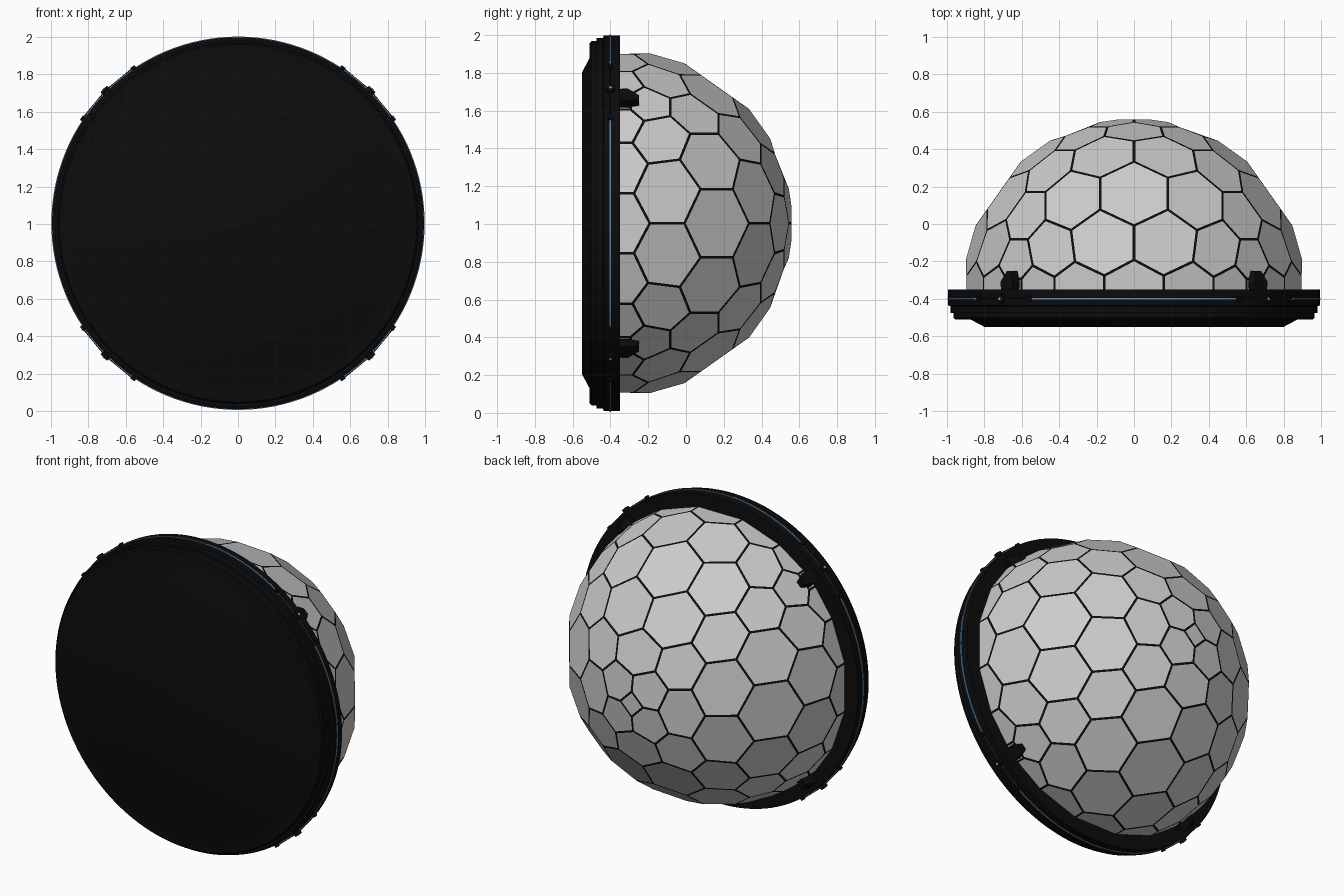
import bpy, bmesh, math
from mathutils import Vector, Matrix

if "Cube" in bpy.data.objects:
    bpy.data.objects.remove(bpy.data.objects["Cube"], do_unlink=True)

CENTRE = Vector((0, -0.35, 1.004))
RADIUS = 0.913


def material(name, rgb):
    m = bpy.data.materials.new(name)
    m.use_nodes = True
    colour = (*rgb, 1)
    m.diffuse_color = colour
    m.node_tree.nodes["Principled BSDF"].inputs["Base Color"].default_value = colour
    return m


BLACK = material("matte black", (0.0035, 0.0035, 0.0035))
GREY = material("panel grey", (0.6, 0.6, 0.6))
BLUE = material("trim blue", (0.1, 0.28, 0.5))


def finish(bm, name, mats, smooth=False):
    bmesh.ops.recalc_face_normals(bm, faces=bm.faces)
    mesh = bpy.data.meshes.new(name)
    bm.to_mesh(mesh)
    bm.free()
    for m in mats:
        mesh.materials.append(m)
    obj = bpy.data.objects.new(name, mesh)
    bpy.context.collection.objects.link(obj)
    if smooth:
        bpy.ops.object.select_all(action="DESELECT")
        obj.select_set(True)
        bpy.context.view_layer.objects.active = obj
        bpy.ops.object.shade_smooth_by_angle(angle=math.radians(30))
    return obj


def lathe(name, profile, mat, steps=128):
    """Spin (radius, y) points about the front-back axis."""
    bm = bmesh.new()
    vs = [bm.verts.new((r, y, CENTRE.z)) for r, y in profile]
    edges = [bm.edges.new(pair) for pair in zip(vs, vs[1:])]
    bmesh.ops.spin(bm, geom=vs + edges, cent=(0, 0, CENTRE.z), axis=(0, 1, 0),
                   angle=math.tau, steps=steps)
    bmesh.ops.remove_doubles(bm, verts=bm.verts, dist=1e-4)
    return finish(bm, name, [mat], True)


def dome_cells(n):
    """Group the triangle centres of a subdivided octahedron by corner."""
    h = math.sqrt(0.5)
    axes = (Vector((h, 0, h)), Vector((-h, 0, h)), Vector((0, 1, 0)))
    to_dir = lambda p: sum((a * c for a, c in zip(axes, p)), Vector()).normalized()
    cells = {}
    for sx in (1, -1):
        for sz in (1, -1):
            for sy in (1, -1):
                for i in range(n):
                    for j in range(n - i):
                        tris = [((i, j), (i + 1, j), (i, j + 1))]
                        if i + j < n - 1:
                            tris.append(((i + 1, j), (i + 1, j + 1), (i, j + 1)))
                        for tri in tris:
                            pts = [(sx * a, sz * b, sy * (n - a - b)) for a, b in tri]
                            mid = to_dir([sum(c) / 3 for c in zip(*pts)])
                            for p in pts:
                                cells.setdefault(p, []).append(mid)
    return [(to_dir(p), mids) for p, mids in cells.items()]


# Faceted dome: each cell is an inset grey panel with a black border
bm = bmesh.new()
for normal, corners in dome_cells(6):
    if normal.y < -0.3:
        continue
    u = normal.orthogonal().normalized()
    v = normal.cross(u)
    corners.sort(key=lambda c: math.atan2(c.dot(v), c.dot(u)))
    bm.faces.new([bm.verts.new(CENTRE + c * RADIUS) for c in corners])
bmesh.ops.remove_doubles(bm, verts=bm.verts, dist=1e-4)
panels = list(bm.faces)
borders = bmesh.ops.inset_individual(bm, faces=panels, thickness=0.008)["faces"]
for f in panels:
    f.material_index = 1
for f in borders:
    f.material_index = 0
bmesh.ops.bisect_plane(bm, geom=bm.verts[:] + bm.edges[:] + bm.faces[:],
                       plane_co=(0, -0.37, 0), plane_no=(0, 1, 0), clear_inner=True)
finish(bm, "panelled_dome", [BLACK, GREY])

# Stepped base with a chamfered front plate
lathe("base_ring", [(0, -0.55), (0.8, -0.55), (0.875, -0.51), (0.955, -0.51),
                    (0.965, -0.5), (0.965, -0.475), (0.98, -0.475), (0.98, -0.44),
                    (0.994, -0.435), (0.994, -0.35), (0.88, -0.35), (0, -0.36)], BLACK)

# Thin trim line around the rim
lathe("rim_trim", [(0.99, -0.404), (0.998, -0.404), (0.998, -0.396), (0.99, -0.396)], BLUE)


def radial(angle, r, y):
    """Frame on the rim whose local z points outward and local y points back."""
    out = Vector((math.cos(angle), 0, math.sin(angle)))
    back = Vector((0, 1, 0))
    side = back.cross(out)
    rot = Matrix((side, back, out)).transposed().to_4x4()
    return Matrix.Translation(Vector((0, y, CENTRE.z)) + out * r) @ rot


def bolt(name, angle, r, size, depth, mat, sides=12):
    bm = bmesh.new()
    bmesh.ops.create_cone(bm, cap_ends=True, segments=sides, radius1=size, radius2=size,
                          depth=depth, matrix=radial(angle, r, -0.4))
    return finish(bm, name, [mat])


def clamp(name, angle):
    """Tapered tongue reaching from the rim onto the dome."""
    outline = [(-0.04, -0.36), (0.04, -0.36), (0.045, -0.31), (0.02, -0.25),
               (-0.02, -0.25), (-0.045, -0.31)]
    bm = bmesh.new()
    face = bm.faces.new([bm.verts.new((x, y, -0.035)) for x, y in outline])
    top = bmesh.ops.extrude_face_region(bm, geom=[face])["geom"]
    for v in top:
        if isinstance(v, bmesh.types.BMVert):
            v.co.z = 0.035 if v.co.y < -0.3 else 0.01
    bm.transform(radial(angle, 0.93, 0))
    return finish(bm, name, [BLACK])


def rod(name, a, b):
    """Straight tie between two rim bolts."""
    p, q = (radial(t, 1.002, -0.4).translation for t in (a, b))
    bm = bmesh.new()
    turn = (q - p).to_track_quat("Z", "Y").to_matrix().to_4x4()
    bmesh.ops.create_cone(bm, cap_ends=True, segments=8, radius1=0.004, radius2=0.004,
                          depth=(q - p).length, matrix=Matrix.Translation((p + q) / 2) @ turn)
    return finish(bm, name, [BLACK])


# Clamp, bolts and ties at the four diagonals
for k, corner in enumerate(("upper_left", "upper_right", "lower_right", "lower_left")):
    mid = math.radians(45 + 90 * k)
    clamp(corner + "_clamp", mid)
    bolt(corner + "_clamp_bolt", mid, 0.995, 0.024, 0.04, BLACK)
    bolt(corner + "_bolt_head", mid, 1.016, 0.008, 0.004, GREY, 6)
    for side, step in (("first", -1), ("second", 1)):
        end = mid + step * math.radians(11)
        bolt(f"{corner}_{side}_side_bolt", end, 0.995, 0.014, 0.03, BLACK)
        rod(f"{corner}_{side}_tie", mid, end)
